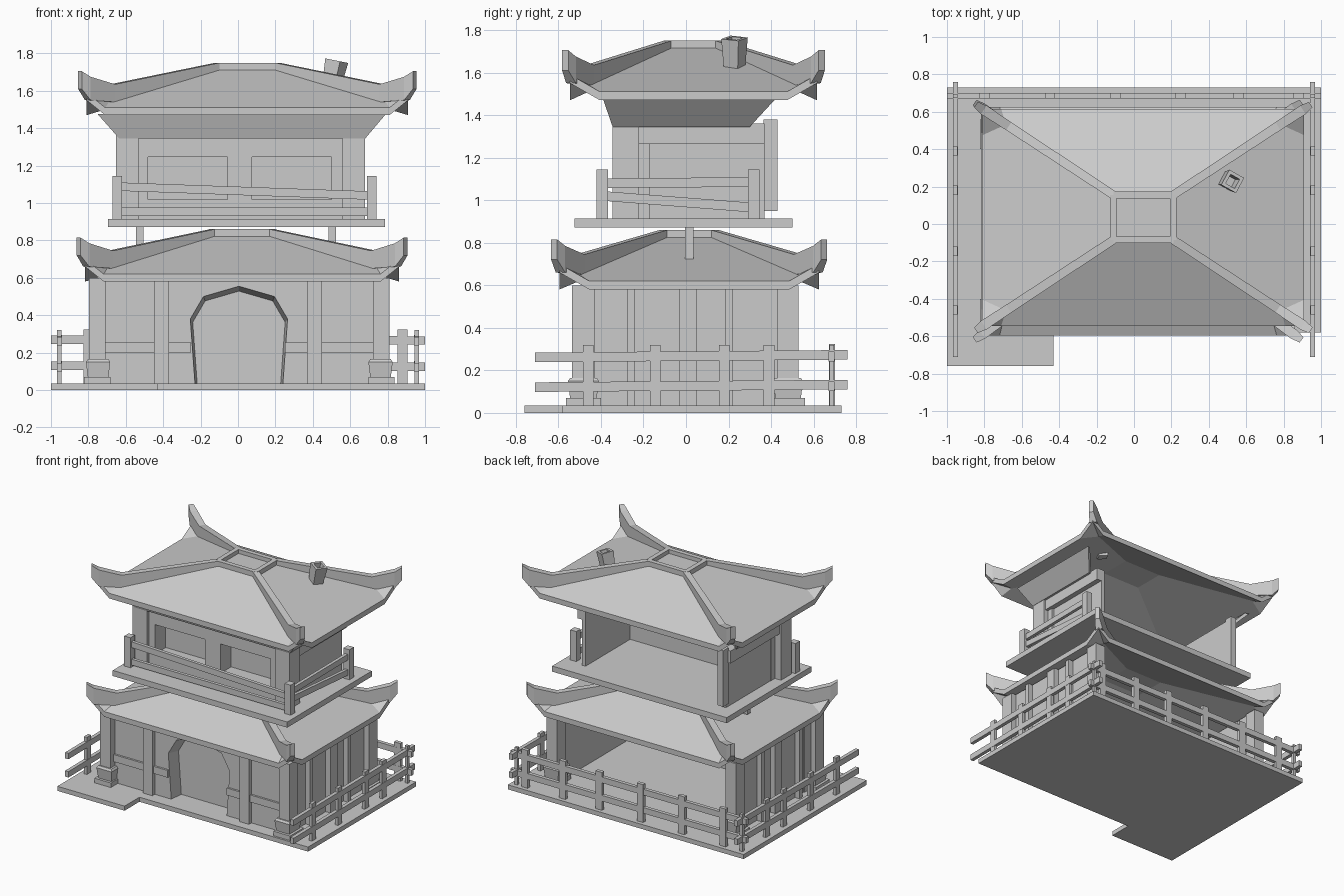
import bpy, bmesh
from mathutils import Vector, Matrix

cube = bpy.data.objects.get("Cube")
if cube:
    bpy.data.objects.remove(cube)

GREY = (0.6, 0.6, 0.6, 1)
mat = bpy.data.materials.new("plain grey")
mat.use_nodes = True
mat.diffuse_color = GREY
mat.node_tree.nodes["Principled BSDF"].inputs["Base Color"].default_value = GREY


def finish(name, bm):
    bmesh.ops.recalc_face_normals(bm, faces=bm.faces)
    me = bpy.data.meshes.new(name)
    bm.to_mesh(me)
    bm.free()
    me.materials.append(mat)
    ob = bpy.data.objects.new(name, me)
    bpy.context.collection.objects.link(ob)
    return ob


def loft(name, rings):
    """Closed solid through rings with equal point counts."""
    bm = bmesh.new()
    vs = [[bm.verts.new(p) for p in r] for r in rings]
    n = len(vs[0])
    for a, b in zip(vs, vs[1:]):
        for i in range(n):
            j = (i + 1) % n
            bm.faces.new((a[i], a[j], b[j], b[i]))
    bm.faces.new(vs[0])
    bm.faces.new(vs[-1])
    return finish(name, bm)


def rect(x0, x1, y0, y1, z):
    return [(x0, y0, z), (x1, y0, z), (x1, y1, z), (x0, y1, z)]


def box(name, x0, x1, y0, y1, z0, z1):
    return loft(name, [rect(x0, x1, y0, y1, z0), rect(x0, x1, y0, y1, z1)])


def rail(name, a, b, w, h):
    """Straight bar from a to b with upright ends."""
    a, b = Vector(a), Vector(b)
    d = (b - a).normalized()
    s = Vector((-d.y, d.x, 0)).normalized() * w / 2
    u = Vector((0, 0, h / 2))
    return loft(name, [[p - s - u, p + s - u, p + s + u, p - s + u] for p in (a, b)])


def cut(ob, cutter):
    mod = ob.modifiers.new("opening", "BOOLEAN")
    mod.object = cutter
    mod.solver = "EXACT"
    bpy.context.view_layer.objects.active = ob
    bpy.ops.object.modifier_apply(modifier=mod.name)
    bpy.data.objects.remove(cutter)


# Hipped roof shell with upturned corners, hollow below
def roof(prefix, cx, cy, z, hx, hy):
    tx, ty, top, eave, lift = 0.16, 0.12, 0.25, 0.04, 0.08
    bm = bmesh.new()
    corners = [(-1, -1), (1, -1), (1, 1), (-1, 1)]
    V = lambda x, y, h: bm.verts.new((cx + x, cy + y, z + h))
    mix = lambda a, b: a + (b - a) * 0.82
    peak = [V(sx * tx, sy * ty, top) for sx, sy in corners]
    bend = [V(sx * mix(tx, hx), sy * mix(ty, hy), mix(top, eave)) for sx, sy in corners]
    tip = [V(sx * hx, sy * hy, eave + lift) for sx, sy in corners]
    for i, (a, b) in enumerate(zip(corners, corners[1:] + corners[:1])):
        j = (i + 1) % 4
        ends = []
        for c, o in ((a, b), (b, a)):
            ex = c[0] * (hx - (0.1 if c[0] != o[0] else 0))
            ey = c[1] * (hy - (0.14 if c[1] != o[1] else 0))
            ends.append(V(ex, ey, eave))
        bm.faces.new((peak[j], peak[i], bend[i], ends[0], ends[1], bend[j]))
        bm.faces.new((bend[i], tip[i], ends[0]))
        bm.faces.new((bend[j], ends[1], tip[j]))
    bm.faces.new(peak)
    under = bmesh.ops.extrude_face_region(bm, geom=bm.faces[:], use_keep_orig=True)["geom"]
    for v in under:
        if isinstance(v, bmesh.types.BMVert):
            v.co.z -= eave
    finish(prefix + "_roof", bm)

    # Hip ridges: distance along hip, bottom, top, width
    stations = [(0, 0.22, 0.28, 0.045), (0.8, 0.07, 0.165, 0.05),
                (0.99, 0.08, 0.205, 0.055), (1.05, 0.14, 0.235, 0.035)]
    for sx, sy in corners:
        d = Vector((sx * (hx - tx), sy * (hy - ty), 0))
        side = Vector((-d.y, d.x, 0)).normalized()
        rings = []
        for t, lo, hi, w in stations:
            p = Vector((cx + sx * tx, cy + sy * ty, z)) + d * t
            s = side * w / 2
            rings.append([p - s + Vector((0, 0, lo)), p + s + Vector((0, 0, lo)),
                          p + s + Vector((0, 0, hi)), p - s + Vector((0, 0, hi))])
        loft(prefix + "_hip_ridge", rings)

    # Rim around the flat top
    for s in (-1, 1):
        rail(prefix + "_top_rim", (cx - tx, cy + s * ty, z + 0.255),
             (cx + tx, cy + s * ty, z + 0.255), 0.035, 0.05)
        rail(prefix + "_top_rim", (cx + s * tx, cy - ty, z + 0.255),
             (cx + s * tx, cy + ty, z + 0.255), 0.035, 0.05)


# Ground slab with a front step
slab = [(-1, -0.76), (-0.43, -0.76), (-0.43, -0.58), (1, -0.58), (1, 0.73), (-1, 0.73)]
loft("ground_slab", [[(x, y, h) for x, y in slab] for h in (0, 0.035)])

# Lower storey: front wall with a deep arched doorway, narrowing inwards
front = box("lower_front_wall", -0.76, 0.77, -0.48, -0.35, 0.03, 0.6)
half = [(0.235, 0.035), (0.26, 0.38), (0.19, 0.5), (0.0, 0.555)]
arch = half + [(-x, h) for x, h in reversed(half[:-1])]
cut(front, loft("door_cutter", [[(0.005 + x * k, y, 0.035 + (h - 0.035) * k) for x, h in arch]
                                for y, k in ((-0.5, 1.01), (-0.375, 0.95))]))
for s in (-1, 1):
    box("front_post", s * 0.41 - 0.04, s * 0.41 + 0.04, -0.51, -0.45, 0.03, 0.6)
    a, b = sorted((s * 0.25, s * 0.75))
    box("front_crossbeam", a, b, -0.495, -0.45, 0.2, 0.255)

# Lower side walls, posts and corner columns
for s in (-1, 1):
    X = lambda a, b: sorted((0.007 + s * a, 0.007 + s * b))
    box("lower_side_wall", *X(0.73, 0.76), -0.48, 0.5, 0.03, 0.6)
    for y, w in ((-0.26, 0.035), (0.01, 0.085), (0.2, 0.035)):
        box("side_post", *X(0.74, 0.8), y - w / 2, y + w / 2, 0.03, 0.6)
    for y0, y1 in ((-0.535, -0.43), (0.43, 0.53)):
        box("corner_column", *X(0.715, 0.803), y0, y1, 0.03, 0.6)
        box("column_foot", *X(0.69, 0.83), y0 - 0.03, y1 + 0.03, 0.035, 0.07)
        x0, x1 = X(0.7, 0.81)
        loft("column_plinth", [rect(x0, x1, y0 - 0.01, y1 + 0.01, 0.07),
                               rect(x0 - 0.01, x1 + 0.01, y0 - 0.02, y1 + 0.02, 0.15),
                               rect(x0, x1, y0 - 0.01, y1 + 0.01, 0.165)])

roof("lower", 0.022, 0.015, 0.58, 0.84, 0.61)

# Ground fence on the sides and back
for z in (0.125, 0.265):
    for s in (-1, 1):
        rail("side_fence_rail", (s * 0.955, -0.71, z - 0.004), (s * 0.955, 0.76, z + 0.008), 0.028, 0.045)
    rail("back_fence_rail", (-1, 0.685, z + 0.005), (1, 0.685, z), 0.028, 0.045)
for s in (-1, 1):
    for y, r in ((-0.46, 0.025), (-0.145, 0.025), (0.18, 0.025), (0.39, 0.025), (0.685, 0.011)):
        box("fence_post", s * 0.955 - 0.012, s * 0.955 + 0.012, y - r, y + r, 0.03, 0.32)
for x in (-0.8, -0.45, -0.1, 0.25, 0.56, 0.88):
    box("fence_post", x - 0.027, x + 0.027, 0.672, 0.7, 0.03, 0.325)

# Upper platform and its supports
box("upper_platform", -0.695, 0.785, -0.525, 0.5, 0.872, 0.915)
for x in (-0.525, 0.505):
    box("platform_support", x - 0.02, x + 0.02, -0.005, 0.035, 0.72, 0.88)

# Upper storey: front wall with two deep windows
upper = box("upper_front_wall", -0.6, 0.64, -0.32, -0.17, 0.91, 1.36)
for x0, x1 in ((-0.48, -0.055), (0.075, 0.5)):
    cut(upper, box("window_cutter", x0, x1, -0.5, -0.19, 1.02, 1.245))
for s in (-1, 1):
    X = lambda a, b: sorted((0.013 + s * a, 0.013 + s * b))
    box("upper_corner_column", *X(0.545, 0.665), -0.345, -0.22, 0.91, 1.38)
    box("upper_side_wall", *X(0.58, 0.61), -0.23, 0.37, 0.91, 1.36)
    box("upper_side_beam", *X(0.58, 0.65), -0.22, 0.37, 1.265, 1.36)
box("upper_back_column", -0.617, -0.567, 0.365, 0.43, 0.95, 1.38)

# Sloping soffit panels on the front and both sides
low = rect(-0.635, 0.68, -0.345, 0.3, 1.345)
high = rect(-0.75, 0.79, -0.39, 0.42, 1.475)
for name, i, j in (("front_soffit", 0, 1), ("left_soffit", 1, 2), ("right_soffit", 3, 0)):
    outer = [Vector(p) for p in (low[i], low[j], high[j], high[i])]
    inner = [Vector((p.x * 0.96, p.y * 0.96, p.z)) for p in outer]
    loft(name, [outer, inner])

roof("upper", 0.05, 0.035, 1.47, 0.86, 0.58)

# Balcony posts and rails on the front and one side
for x, y in ((-0.645, -0.393), (0.715, -0.393), (0.715, 0.318)):
    box("balcony_post", x - 0.026, x + 0.026, y - 0.027, y + 0.027, 0.9, 1.145)
rail("balcony_front_rail", (-0.645, -0.393, 1.088), (0.715, -0.393, 1.04), 0.025, 0.045)
rail("balcony_front_rail", (-0.645, -0.393, 0.953), (0.715, -0.393, 0.953), 0.025, 0.045)
rail("balcony_side_rail", (0.715, -0.393, 1.08), (0.715, 0.318, 1.085), 0.025, 0.045)
rail("balcony_side_rail", (0.715, -0.393, 1.02), (0.715, 0.318, 0.965), 0.025, 0.045)

# Flared hollow chimney, turned and tilted
def square(r, h):
    return rect(-r, r, -r, r, h)

chimney = loft("chimney", [square(0.034, 0), square(0.046, 0.19),
                           square(0.028, 0.19), square(0.024, 0.1)])
chimney.matrix_world = (Matrix.Translation((0.49, 0.228, 1.575))
                        @ Matrix.Rotation(0.2, 4, "Y") @ Matrix.Rotation(-0.5, 4, "Z"))
